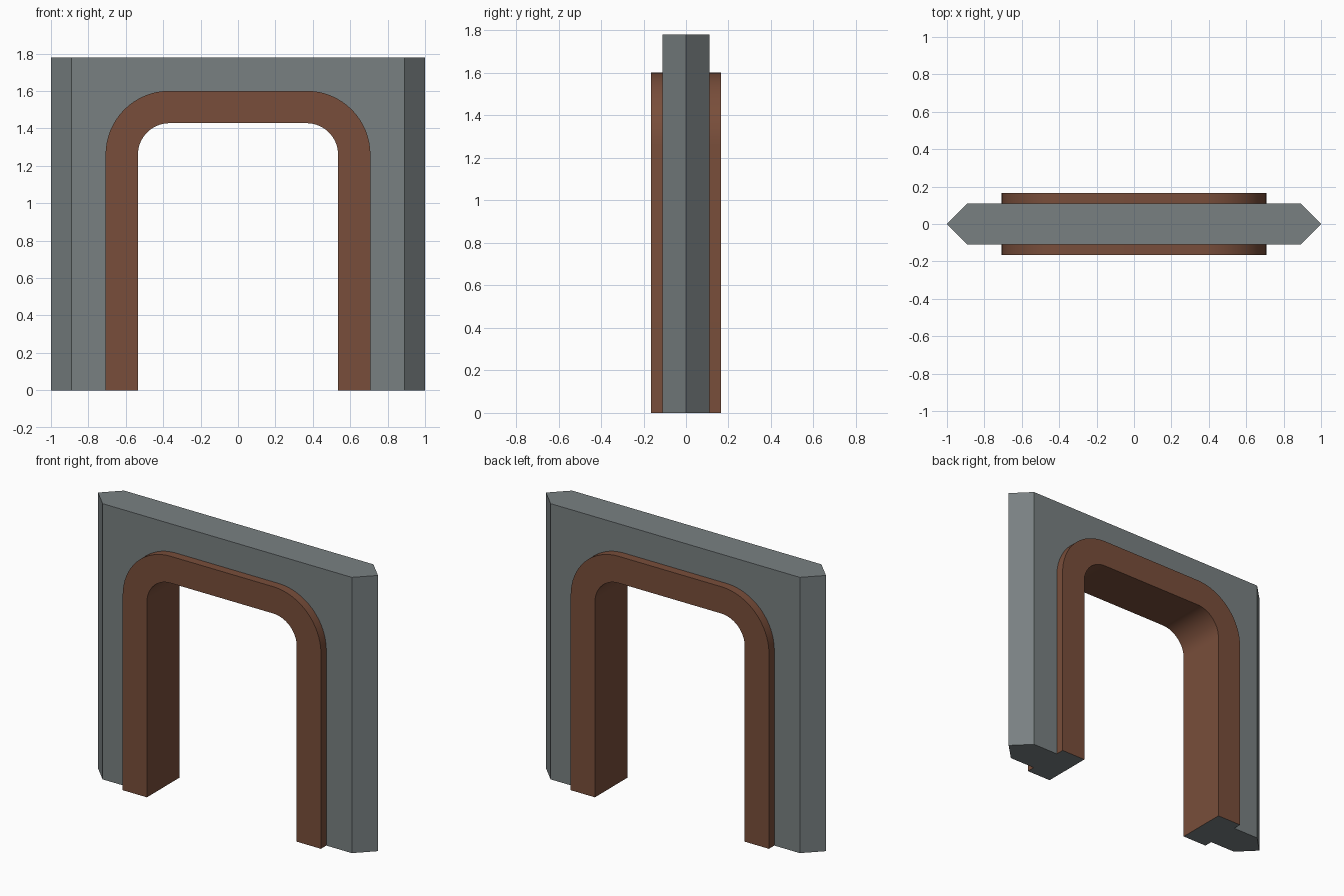
import bpy, bmesh, math

if "Cube" in bpy.data.objects:
    bpy.data.objects.remove(bpy.data.objects["Cube"])

# Main dimensions
HEIGHT, WALL_Y, FRAME_Y = 1.78, 0.11, 0.165
ARC_X, ARC_Z = 0.367, 1.26          # centre of the rounded corners
R_OUT, R_IN = 0.341, 0.168          # outer and inner corner radius
SEGMENTS = 16


def material(name, rgb):
    mat = bpy.data.materials.new(name)
    mat.diffuse_color = (*rgb, 1.0)
    mat.use_nodes = True
    mat.node_tree.nodes["Principled BSDF"].inputs["Base Color"].default_value = mat.diffuse_color
    return mat


grey = material("slate grey", (0.19, 0.217, 0.222))
brown = material("rust brown", (0.19, 0.076, 0.043))


def arch(radius):
    """Arch outline in x, z from the left foot over the top to the right foot."""
    right = [(ARC_X + radius * math.cos(a), ARC_Z + radius * math.sin(a))
             for a in (i * math.pi / 2 / SEGMENTS for i in range(SEGMENTS + 1))]
    right.insert(0, (ARC_X + radius, 0.0))
    return [(-x, z) for x, z in right] + right[::-1]


def finish(bm, name, mats):
    bmesh.ops.remove_doubles(bm, verts=bm.verts, dist=1e-5)
    bmesh.ops.recalc_face_normals(bm, faces=bm.faces)
    for f in bm.faces:
        f.smooth = True
    for e in bm.edges:
        if len(e.link_faces) == 2:
            e.smooth = e.calc_face_angle() < math.radians(30)
    mesh = bpy.data.meshes.new(name)
    bm.to_mesh(mesh)
    bm.free()
    for m in mats:
        mesh.materials.append(m)
    obj = bpy.data.objects.new(name, mesh)
    bpy.context.collection.objects.link(obj)
    return obj


def face(bm, points):
    return bm.faces.new([bm.verts.new(p) for p in points])


outer, inner = arch(R_OUT), arch(R_IN)
foot = ARC_X + R_OUT

# Wall: slab with pointed side edges, cut out around the frame
bm = bmesh.new()
for y in (-WALL_Y, WALL_Y):
    outline = outer + [(0.89, 0), (0.89, HEIGHT), (-0.89, HEIGHT), (-0.89, 0)]
    face(bm, [(x, y, z) for x, z in outline])
for s in (-1, 1):
    for y in (-WALL_Y, WALL_Y):
        face(bm, [(s * 0.89, y, 0), (s, 0, 0), (s, 0, HEIGHT), (s * 0.89, y, HEIGHT)])
    face(bm, [(s * foot, -WALL_Y, 0), (s * 0.89, -WALL_Y, 0), (s, 0, 0),
              (s * 0.89, WALL_Y, 0), (s * foot, WALL_Y, 0)])
face(bm, [(-1, 0, HEIGHT), (-0.89, -WALL_Y, HEIGHT), (0.89, -WALL_Y, HEIGHT),
          (1, 0, HEIGHT), (0.89, WALL_Y, HEIGHT), (-0.89, WALL_Y, HEIGHT)])
finish(bm, "wall", [grey])

# Door frame: open channel section swept along the arch, meeting the wall
bm = bmesh.new()
rings = []
for (xo, zo), (xi, zi) in zip(outer, inner):
    section = [(xo, -WALL_Y, zo), (xo, -FRAME_Y, zo), (xi, -FRAME_Y, zi),
               (xi, FRAME_Y, zi), (xo, FRAME_Y, zo), (xo, WALL_Y, zo)]
    rings.append([bm.verts.new(p) for p in section])
for a, b in zip(rings, rings[1:]):
    for i in range(5):
        bm.faces.new((a[i], a[i + 1], b[i + 1], b[i]))
# Grey undersides of the feet
for ring in (rings[0], rings[-1]):
    bm.faces.new(ring).material_index = 1
finish(bm, "door_frame", [brown, grey])
